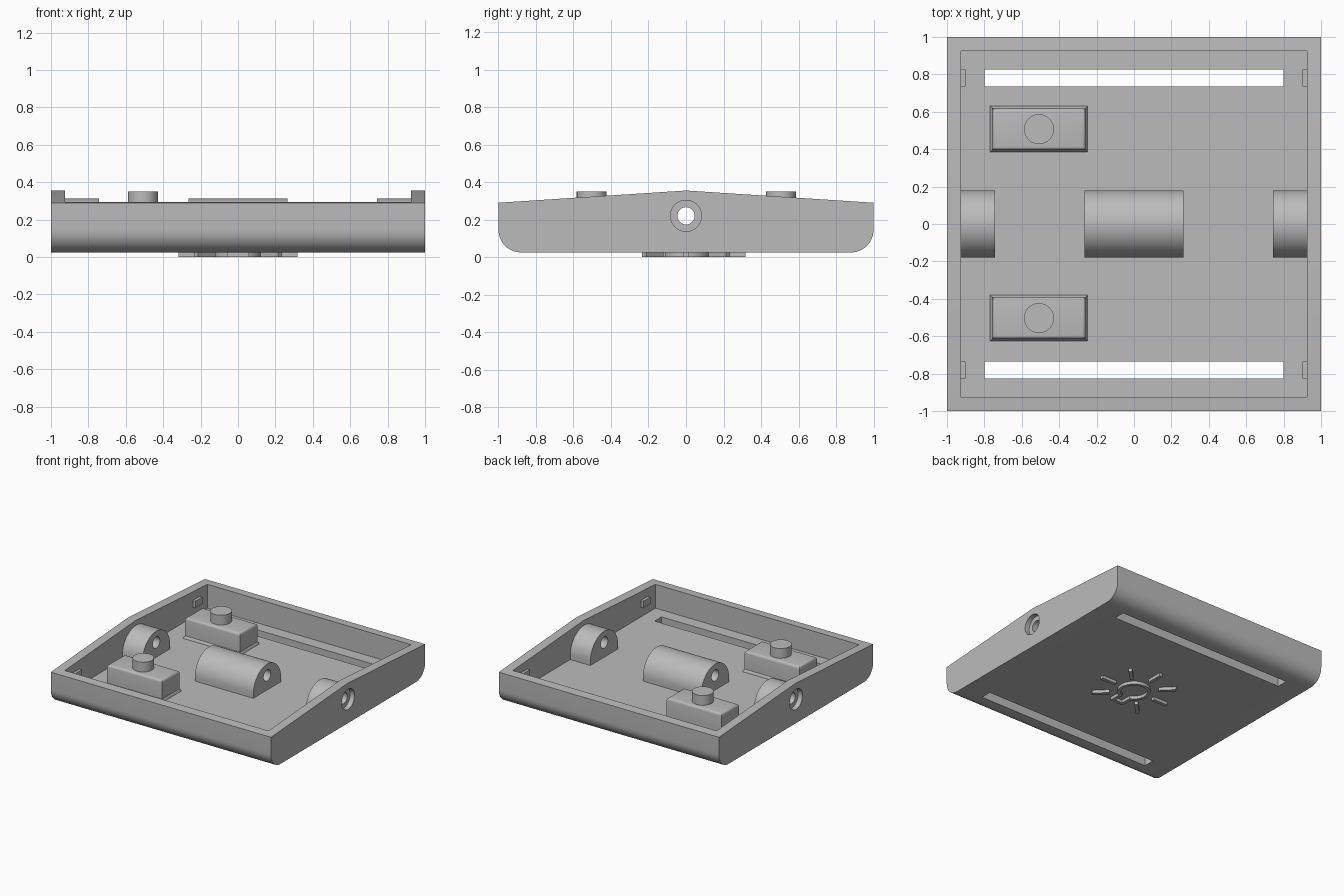
import bpy, bmesh, math
from math import sin, cos, radians, pi

if "Cube" in bpy.data.objects:
    bpy.data.objects.remove(bpy.data.objects["Cube"])

grey = bpy.data.materials.new("plain grey")
grey.use_nodes = True
colour = (0.5, 0.5, 0.5, 1)
grey.diffuse_color = colour
grey.node_tree.nodes["Principled BSDF"].inputs["Base Color"].default_value = colour

FLOOR, UNDER, WALL, HOLE_Z = 0.10, 0.025, 0.925, 0.22


def finish(name, bm):
    bmesh.ops.recalc_face_normals(bm, faces=bm.faces)
    mesh = bpy.data.meshes.new(name)
    bm.to_mesh(mesh)
    bm.free()
    mesh.materials.append(grey)
    ob = bpy.data.objects.new(name, mesh)
    bpy.context.collection.objects.link(ob)
    return ob


def loft(name, rings, closed=False):
    """Skin between rings of points; cap the ends, or join last to first."""
    bm = bmesh.new()
    loops = [[bm.verts.new(p) for p in ring] for ring in rings]
    n = len(loops[0])
    pairs = list(zip(loops, loops[1:]))
    if closed:
        pairs.append((loops[-1], loops[0]))
    for a, b in pairs:
        for i in range(n):
            j = (i + 1) % n
            bm.faces.new((a[i], a[j], b[j], b[i]))
    if not closed:
        bm.faces.new(loops[0])
        bm.faces.new(loops[-1])
    return finish(name, bm)


def rect(x0, x1, y0, y1, z):
    return [(x0, y0, z), (x1, y0, z), (x1, y1, z), (x0, y1, z)]


def box(name, x0, x1, y0, y1, z0, z1):
    return loft(name, [rect(x0, x1, y0, y1, z) for z in (z0, z1)])


def prism_x(name, profile, x0, x1):
    return loft(name, [[(x, y, z) for y, z in profile] for x in (x0, x1)])


def arc(cy, cz, r, a0, a1, n):
    return [(cy + r * cos(radians(a0 + (a1 - a0) * i / n)),
             cz + r * sin(radians(a0 + (a1 - a0) * i / n))) for i in range(n + 1)]


def rod_x(name, r, x0, x1):
    return prism_x(name, arc(0, HOLE_Z, r, 0, 360, 48)[:-1], x0, x1)


def cut(ob, cutter):
    """Subtract the cutter for good, then discard it."""
    cutter.hide_render = True
    mod = ob.modifiers.new("cut", "BOOLEAN")
    mod.operation, mod.solver, mod.object = "DIFFERENCE", "EXACT", cutter
    bpy.context.view_layer.objects.active = ob
    bpy.ops.object.modifier_apply(modifier=mod.name)
    bpy.data.objects.remove(cutter)


parts = []

# Shell: peaked sides, rounded lower front and back edges
R = 0.12
profile = ([(1, 0.29), (0, 0.355), (-1, 0.29)]
           + arc(-1 + R, UNDER + R, R, 180, 270, 12)
           + arc(1 - R, UNDER + R, R, 270, 360, 12))
shell = prism_x("tray_shell", profile, -1, 1)
cut(shell, box("cavity", -WALL, WALL, -WALL, WALL, FLOOR, 1))
for s in (-1, 1):
    y0, y1 = sorted((s * 0.735, s * 0.825))
    cut(shell, box("slot", -0.8, 0.8, y0, y1, -0.1, 0.2))
    x0, x1 = sorted((s * 0.96, s * 1.1))
    cut(shell, rod_x("counterbore", 0.083, x0, x1))
cut(shell, rod_x("axle_hole", 0.046, -1.2, 1.2))
parts.append(shell)

# Arched axle supports
arch = [(0.18, FLOOR - 0.01)] + arc(0, 0.133, 0.18, 0, 180, 32) + [(-0.18, FLOOR - 0.01)]
for name, x0, x1 in (("centre_support", -0.265, 0.265),
                     ("right_support", -0.93, -0.742),
                     ("left_support", 0.742, 0.93)):
    support = prism_x(name, arch, x0, x1)
    cut(support, rod_x("axle_hole", 0.046, -1.2, 1.2))
    parts.append(support)

# Push buttons: flared foot, rounded top edges, round cap
for name, cy in (("front", -0.503), ("back", 0.507)):
    cx, hx, hy, top, r = -0.508, 0.25, 0.112, 0.27, 0.02
    layers = [(0.012, FLOOR - 0.005), (0.008, FLOOR + 0.01), (0, FLOOR + 0.02)]
    layers += [(-r * (1 - cos(a)), top - r + r * sin(a))
               for a in (i * pi / 8 for i in range(5))]
    parts.append(loft(name + "_button_body", [
        rect(cx - hx - d, cx + hx + d, cy - hy - d, cy + hy + d, z) for d, z in layers]))
    circle = arc(cx, cy, 0.08, 0, 360, 48)[:-1]
    parts.append(loft(name + "_button_cap",
                      [[(x, y, z) for x, y in circle] for z in (top - 0.02, 0.35)]))

# Small snap tabs on the inner side walls
for side, sx in (("right", -1), ("left", 1)):
    for end, sy in (("front", -1), ("back", 1)):
        x0, x1 = sorted((sx * 0.902, sx * 0.93))
        y0, y1 = sorted((sy * 0.735, sy * 0.825))
        parts.append(box(f"{side}_{end}_tab", x0, x1, y0, y1, 0.18, 0.235))

# Raised bulb outline under the tray
def bulb(radius, neck, foot, z):
    half = math.degrees(math.acos(neck / radius))
    pts = arc(0, 0, radius, -half, 180 + half, 40)
    return [(x, y, z) for x, y in pts + [(-neck, foot), (neck, foot)]]


outer, inner = (0.125, 0.06, -0.205), (0.1, 0.035, -0.18)
parts.append(loft("bulb_outline", [bulb(*outer, 0), bulb(*outer, 0.03),
                                   bulb(*inner, 0.03), bulb(*inner, 0)], closed=True))

# Rays around the bulb
for i, angle in enumerate((-45, 0, 45, 90, 135, 180, 225)):
    ray = box(f"ray_{i + 1}", 0.185, 0.317, -0.014, 0.014, 0, 0.03)
    ray.rotation_euler.z = radians(angle)
    parts.append(ray)

# Smooth the curves, keep the edges sharp
bpy.ops.object.select_all(action="DESELECT")
for ob in parts:
    ob.select_set(True)
bpy.context.view_layer.objects.active = shell
bpy.ops.object.shade_smooth_by_angle(angle=radians(30))
